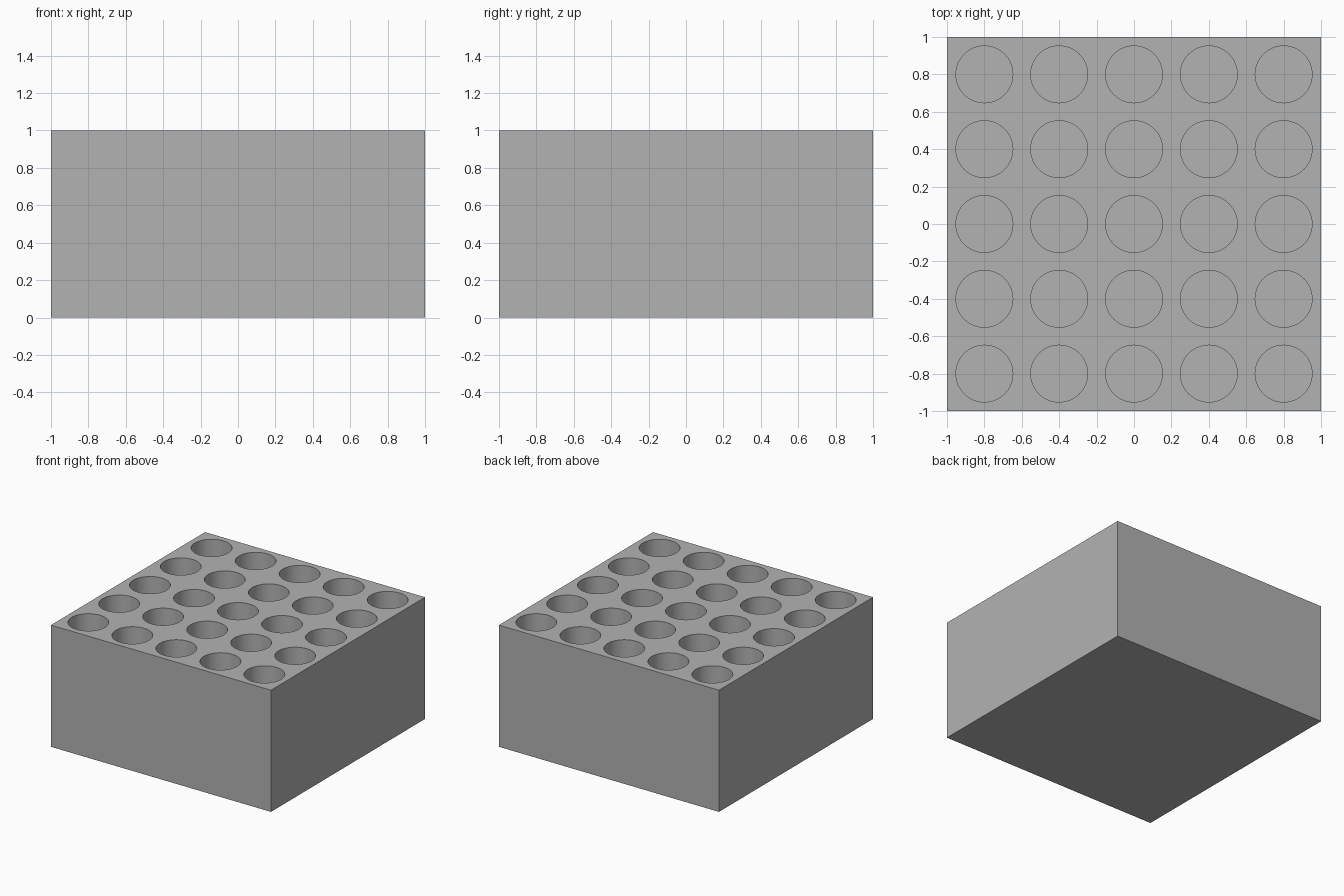
import bpy
import bmesh
from mathutils import Matrix

SIZE, HEIGHT = 2.0, 1.0
COUNT, PITCH = 5, 0.4
RADIUS, DEPTH, SIDES = 0.152, 0.8, 64
OVERSHOOT = 0.1

default = bpy.data.objects.get("Cube")
if default:
    bpy.data.objects.remove(default, do_unlink=True)

# Single grey material
grey = bpy.data.materials.new("plain grey")
grey.use_nodes = True
colour = (0.448, 0.448, 0.448, 1)
grey.diffuse_color = colour
grey.node_tree.nodes["Principled BSDF"].inputs["Base Color"].default_value = colour


def make_object(name, bm):
    mesh = bpy.data.meshes.new(name)
    bm.to_mesh(mesh)
    bm.free()
    mesh.materials.append(grey)
    obj = bpy.data.objects.new(name, mesh)
    bpy.context.collection.objects.link(obj)
    return obj


# Solid block
bm = bmesh.new()
bmesh.ops.create_cube(bm, size=1, matrix=Matrix.Translation((0, 0, HEIGHT / 2))
                      @ Matrix.Diagonal((SIZE, SIZE, HEIGHT, 1)))
block = make_object("holder_block", bm)

# Grid of round cutters for the flat-bottomed wells
bm = bmesh.new()
length = DEPTH + OVERSHOOT
middle = HEIGHT - DEPTH + length / 2
for row in range(COUNT):
    for column in range(COUNT):
        x = (column - (COUNT - 1) / 2) * PITCH
        y = (row - (COUNT - 1) / 2) * PITCH
        bmesh.ops.create_cone(bm, cap_ends=True, segments=SIDES,
                              radius1=RADIUS, radius2=RADIUS, depth=length,
                              matrix=Matrix.Translation((x, y, middle)))
cutter = make_object("well_cutter", bm)
cutter.hide_render = True

# Cut the wells, then drop the cutter
cut = block.modifiers.new("wells", "BOOLEAN")
cut.operation = "DIFFERENCE"
cut.solver = "EXACT"
cut.object = cutter
bpy.ops.object.select_all(action="DESELECT")
block.select_set(True)
bpy.context.view_layer.objects.active = block
bpy.ops.object.modifier_apply(modifier=cut.name)
bpy.data.objects.remove(cutter, do_unlink=True)

# Smooth well walls with crisp rims
bpy.ops.object.shade_smooth_by_angle()
